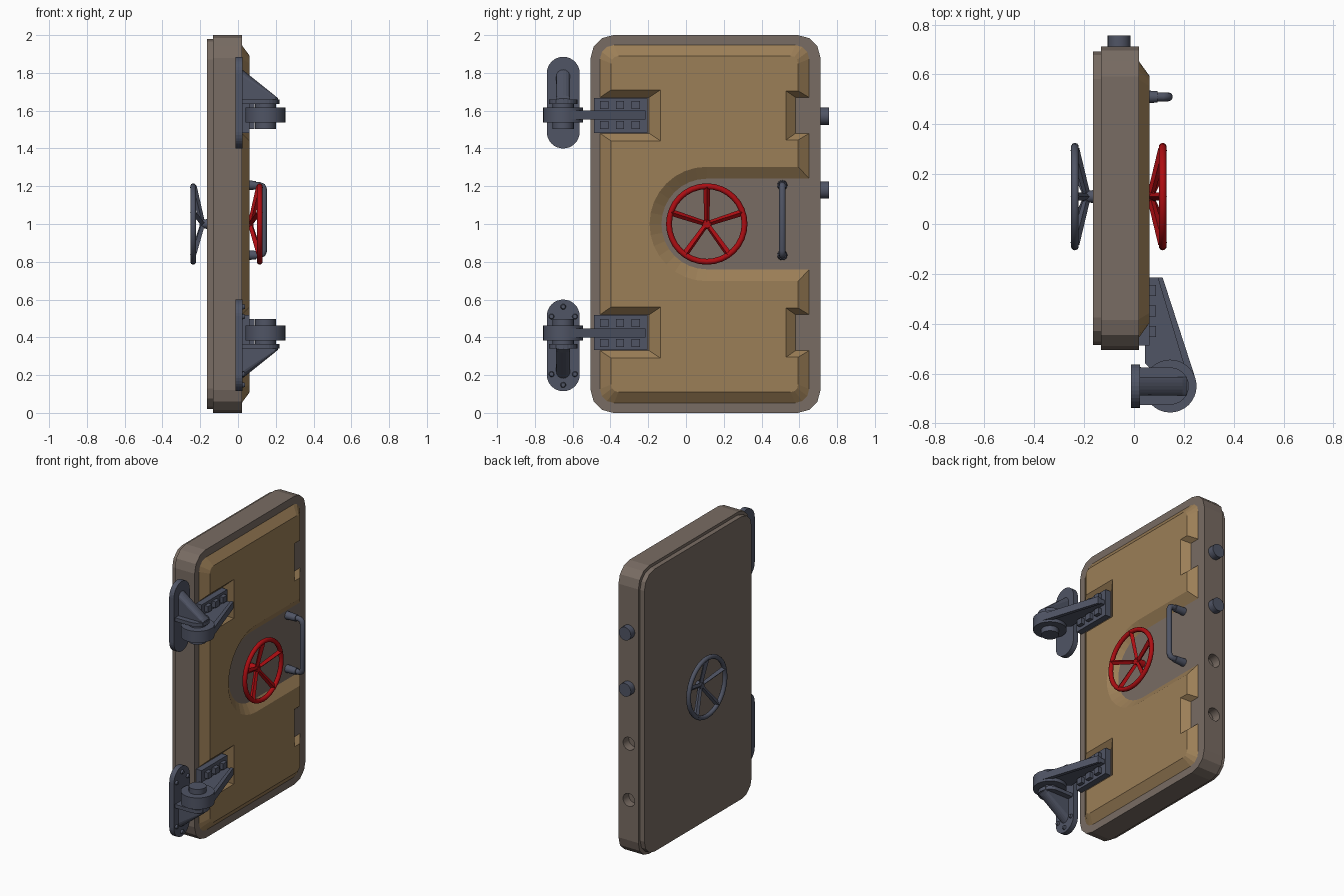
import bpy, bmesh
from math import pi, cos, sin, radians
from mathutils import Vector

if "Cube" in bpy.data.objects:
    bpy.data.objects.remove(bpy.data.objects["Cube"])


def material(name, rgb):
    m = bpy.data.materials.new(name)
    m.diffuse_color = (*rgb, 1)
    m.use_nodes = True
    m.node_tree.nodes["Principled BSDF"].inputs["Base Color"].default_value = m.diffuse_color
    return m


BODY = material("body_grey", (0.19, 0.15, 0.125))
TAN = material("panel_tan", (0.33, 0.21, 0.095))
STEEL = material("steel_blue", (0.08, 0.09, 0.13))
RED = material("wheel_red", (0.42, 0.004, 0.006))


def loft(name, sections, mat, axis="X"):
    """Join equal-length 2D outlines placed at heights along an axis."""
    place = {"X": lambda h, a, b: (h, a, b), "Z": lambda h, a, b: (a, b, h)}[axis]
    bm = bmesh.new()
    rings = [[bm.verts.new(place(h, *p)) for p in pts] for h, pts in sections]
    n = len(rings[0])
    for lo, hi in zip(rings, rings[1:]):
        for i in range(n):
            bm.faces.new((lo[i], lo[(i + 1) % n], hi[(i + 1) % n], hi[i]))
    bm.faces.new(rings[0][::-1])
    bm.faces.new(rings[-1])
    bmesh.ops.recalc_face_normals(bm, faces=bm.faces)
    me = bpy.data.meshes.new(name)
    bm.to_mesh(me)
    bm.free()
    ob = bpy.data.objects.new(name, me)
    bpy.context.collection.objects.link(ob)
    if mat:
        me.materials.append(mat)
    return ob


def rod(name, p, q, r1, r2, n, mat):
    """Straight round bar or cone between two points."""
    p, q = Vector(p), Vector(q)
    d = q - p
    bpy.ops.mesh.primitive_cone_add(vertices=n, radius1=r1, radius2=r2, depth=d.length,
                                    location=(p + q) / 2,
                                    rotation=d.to_track_quat("Z", "Y").to_euler())
    ob = bpy.context.object
    ob.name = name
    if mat:
        ob.data.materials.append(mat)
    if n > 6:
        bpy.ops.object.shade_smooth_by_angle(angle=radians(35))
    return ob


def arc(c, r, a0, a1, n):
    return [(c[0] + r * cos(radians(a0 + (a1 - a0) * i / n)),
             c[1] + r * sin(radians(a0 + (a1 - a0) * i / n))) for i in range(n + 1)]


def rect(a0, a1, b0, b1):
    return [(a0, b0), (a1, b0), (a1, b1), (a0, b1)]


def round_rect(a0, a1, b0, b1, r, n=3):
    return (arc((a1 - r, b1 - r), r, 0, 90, n) + arc((a0 + r, b1 - r), r, 90, 180, n)
            + arc((a0 + r, b0 + r), r, 180, 270, n) + arc((a1 - r, b0 + r), r, 270, 360, n))


def cut(ob, cutters):
    for c in cutters:
        m = ob.modifiers.new("cut", "BOOLEAN")
        m.operation, m.solver, m.object = "DIFFERENCE", "EXACT", c
        bpy.context.view_layer.objects.active = ob
        bpy.ops.object.modifier_apply(modifier=m.name)
        bpy.data.objects.remove(c, do_unlink=True)


def pocket(floor, rim):
    """Tapered cutter running through the panel, floor at x .02, rim at x .062."""
    mix = lambda t: [(a + (c - a) * t, b + (d - b) * t) for (a, b), (c, d) in zip(floor, rim)]
    return loft("cutter", [(0.02 + 0.042 * t, mix(t)) for t in (-0.3, 1.3)], None)


# Door slab with locking bolts and open bolt holes in its edge
body = loft("door_body", [(x, round_rect(-0.505, 0.712, 0, 2, 0.12)) for x in (-0.132, 0.02)], BODY)
cut(body, [rod("cutter", (-0.06, 0.65, z), (-0.06, 0.8, z), 0.045, 0.045, 20, None)
           for z in (0.79, 0.40)])
for z in (1.57, 1.18):
    rod("lock_bolt", (-0.06, 0.66, z), (-0.06, 0.756, z), 0.046, 0.046, 20, STEEL)
loft("back_plate", [(x, round_rect(-0.485, 0.692, 0.02, 1.98, 0.11)) for x in (-0.165, -0.13)], BODY)

# Raised tan panel with hinge, edge and wheel recesses
panel = loft("front_panel", [(0.018, round_rect(-0.458, 0.655, 0.05, 1.95, 0.075)),
                             (0.062, round_rect(-0.397, 0.594, 0.11, 1.89, 0.04))], TAN)
cutters = []
for zc in (1.575, 0.425):
    cutters.append(pocket(rect(-0.7, -0.195, zc - 0.095, zc + 0.095),
                          rect(-0.7, -0.135, zc - 0.135, zc + 0.135)))
    cutters.append(pocket(rect(0.58, 0.9, zc - 0.095, zc + 0.095),
                          rect(0.53, 0.9, zc - 0.13, zc + 0.13)))
keyhole = lambda r: arc((0.11, 1), r, 90, 270, 16) + [(0.9, 1 - r), (0.9, 1 + r)]
cutters.append(pocket(keyhole(0.24), keyhole(0.303)))
cut(panel, cutters)


# Hand wheels: rim, hub and five dished spokes
def wheel(name, rim_x, hub_x, wall_x, mat):
    bpy.ops.mesh.primitive_torus_add(major_radius=0.2, minor_radius=0.0155, major_segments=32,
                                     minor_segments=10, location=(rim_x, 0.11, 1),
                                     rotation=(0, pi / 2, 0))
    rim = bpy.context.object
    rim.name = name + "_rim"
    rim.data.materials.append(mat)
    bpy.ops.object.shade_smooth_by_angle(angle=radians(60))
    tip = hub_x + (0.014 if hub_x > wall_x else -0.014)
    rod(name + "_hub", (wall_x, 0.11, 1), (tip, 0.11, 1), 0.026, 0.022, 16, mat)
    for y, z in arc((0, 0), 1, 90, 378, 4):
        rod(name + "_spoke", (hub_x, 0.11 + 0.012 * y, 1 + 0.012 * z),
            (rim_x, 0.11 + 0.2 * y, 1 + 0.2 * z), 0.014, 0.018, 4, mat)


wheel("front_wheel", 0.115, 0.068, 0.018, RED)
wheel("back_wheel", -0.237, -0.19, -0.16, STEEL)

# Pull handle with thicker feet
cu = bpy.data.curves.new("pull_handle", "CURVE")
cu.dimensions, cu.bevel_depth, cu.bevel_resolution = "3D", 0.018, 3
sp = cu.splines.new("POLY")
path = [(0.02, 0.835), (0.115, 0.835), (0.131, 0.842), (0.138, 0.86),
        (0.138, 1.18), (0.131, 1.198), (0.115, 1.205), (0.02, 1.205)]
sp.points.add(len(path) - 1)
for pt, (x, z) in zip(sp.points, path):
    pt.co = (x, 0.51, z, 1)
cu.materials.append(STEEL)
bpy.context.collection.objects.link(bpy.data.objects.new("pull_handle", cu))
for z in (0.835, 1.205):
    rod("handle_foot", (0.018, 0.51, z), (0.095, 0.51, z), 0.027, 0.023, 16, STEEL)

# Two hinges, mirrored about mid height
PX, PY = 0.145, -0.65
for s, tag in ((1, "upper"), (-1, "lower")):
    Z = lambda z: 1 + s * (z - 1)
    flip = lambda pts: [(a, Z(b)) for a, b in pts]
    # Wall plate, sloping gusset and bracket lug
    loft(tag + "_wall_plate", [(x, flip(round_rect(-0.737, -0.563, 1.40, 1.885, 0.0869, 8)))
                               for x in (-0.012, 0.024)], STEEL)
    tongue = lambda top, r: flip([(PY - 0.037, 1.64), (PY + 0.037, 1.64)]
                                 + [(PY + 0.037 * cos(t * pi / 8), top - r + r * sin(t * pi / 8))
                                    for t in range(9)])
    loft(tag + "_gusset", [(0.02, tongue(1.82, 0.037)), (0.195, tongue(1.68, 0.012)),
                           (0.212, tongue(1.665, 0.008))], STEEL)
    lug = arc((PX, PY), 0.075, -90, 90, 12) + [(0.02, PY + 0.075), (0.02, PY - 0.075)]
    loft(tag + "_lug", [(Z(z), lug) for z in (1.635, 1.66)], STEEL, "Z")
    # Knuckle and pin
    rod(tag + "_knuckle", (PX, PY, Z(1.538)), (PX, PY, Z(1.618)), 0.106, 0.106, 32, STEEL)
    rod(tag + "_pin", (PX, PY, Z(1.502)), (PX, PY, Z(1.65)), 0.056, 0.056, 24, STEEL)
    # Tapered arm with a thicker outer rib
    arm = [(0.045, -0.215), (0.115, -0.215), (0.245, -0.615), (PX, PY), (0.045, -0.56)]
    rib = [(0.095, -0.215), (0.115, -0.215), (0.245, -0.615), (0.215, -0.615)]
    loft(tag + "_arm", [(Z(z), arm) for z in (1.562, 1.594)], STEEL, "Z")
    loft(tag + "_arm_rib", [(Z(z), rib) for z in (1.553, 1.602)], STEEL, "Z")
    # Door leaf with square bolt heads
    loft(tag + "_leaf", [(x, flip(rect(-0.488, -0.205, 1.482, 1.668))) for x in (0.015, 0.062)], STEEL)
    for y in (-0.432, -0.349, -0.266):
        for z in (1.63, 1.525):
            loft(tag + "_leaf_bolt", [(x, flip(rect(y - 0.022, y + 0.022, z - 0.021, z + 0.021)))
                                      for x in (0.05, 0.088)], STEEL)

# Rivets on the lower wall plate
for y, z in ((PY, 0.562), (PY - 0.062, 0.51), (PY + 0.062, 0.51),
             (PY - 0.062, 0.205), (PY + 0.062, 0.205), (PY, 0.148)):
    rod("plate_rivet", (0.02, y, z), (0.037, y, z), 0.016, 0.011, 12, STEEL)
